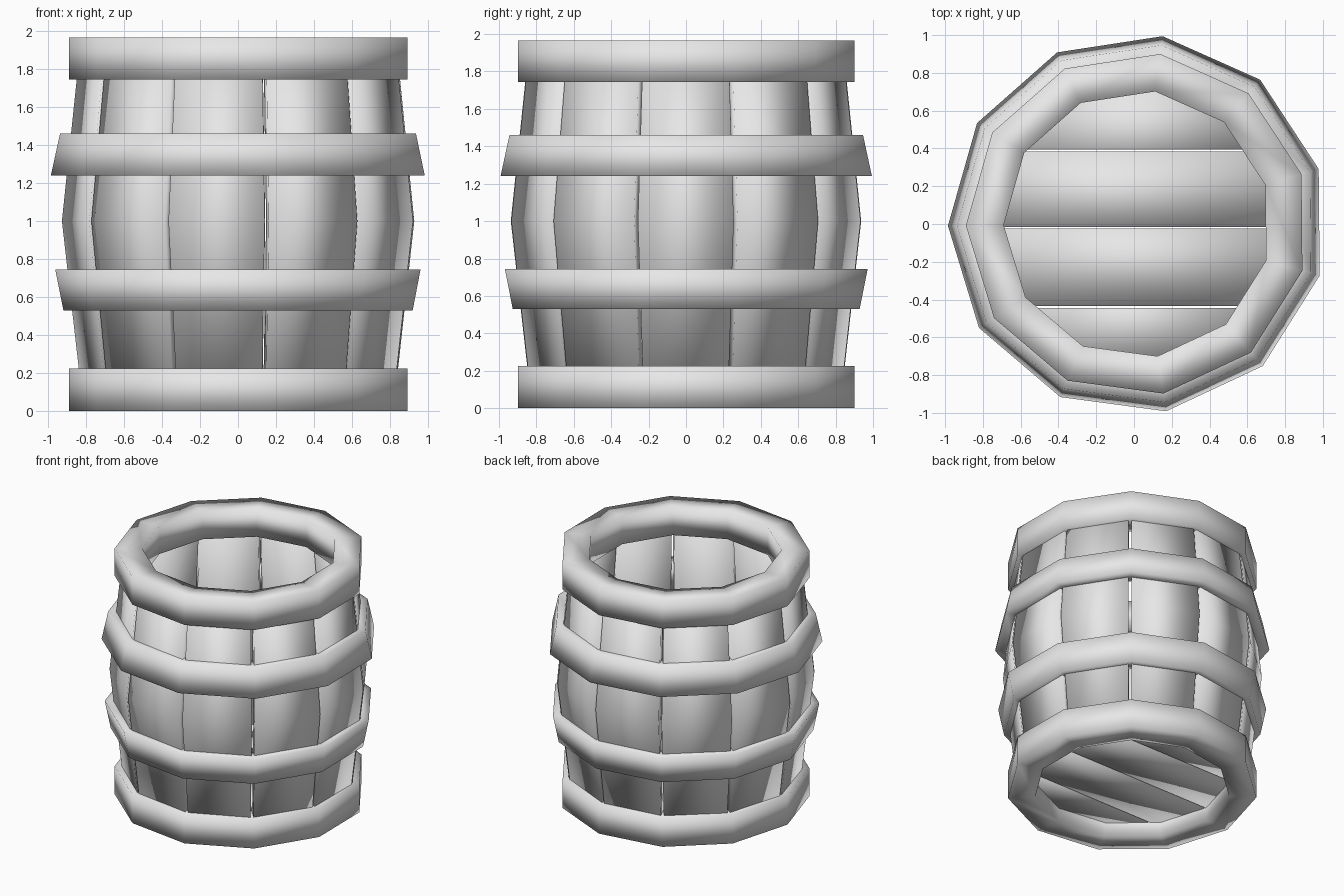
import bpy
import bmesh
from math import cos, sin, radians, tau
from mathutils import Vector

if "Cube" in bpy.data.objects:
    bpy.data.objects.remove(bpy.data.objects["Cube"], do_unlink=True)

SIDES = 11
CENTRE_X = 0.018

grey = bpy.data.materials.new("plain_grey")
grey.use_nodes = True
grey.diffuse_color = (0.8, 0.8, 0.8, 1)
grey.node_tree.nodes["Principled BSDF"].inputs["Base Color"].default_value = (0.8, 0.8, 0.8, 1)


def corner(i, radius, z, turn):
    a = radians(turn) + tau * i / SIDES
    return Vector((CENTRE_X + radius * cos(a), radius * sin(a), z))


def finish(name, bm):
    bmesh.ops.recalc_face_normals(bm, faces=bm.faces)
    for f in bm.faces:
        f.smooth = True
    mesh = bpy.data.meshes.new(name)
    bm.to_mesh(mesh)
    bm.free()
    mesh.materials.append(grey)
    obj = bpy.data.objects.new(name, mesh)
    bpy.context.collection.objects.link(obj)
    return obj


def loft(bm, loops, closed):
    """Skin a list of four-point sections, joined end to end or capped."""
    rows = [[bm.verts.new(p) for p in loop] for loop in loops]
    pairs = list(zip(rows, rows[1:]))
    if closed:
        pairs.append((rows[-1], rows[0]))
    else:
        bm.faces.new(rows[0])
        bm.faces.new(rows[-1])
    for a, b in pairs:
        for k in range(4):
            n = (k + 1) % 4
            bm.faces.new((a[k], a[n], b[n], b[k]))


def band(name, profile):
    """Polygonal ring swept from a four-point (radius, z) profile."""
    bm = bmesh.new()
    loft(bm, [[corner(i, r, z, 16.9) for r, z in profile] for i in range(SIDES)], True)
    return finish(name, bm)


# End rims
for name, low, high in (("bottom_rim", 0.0, 0.225), ("top_rim", 1.745, 1.965)):
    band(name, [(0.908, low), (0.908, high), (0.708, high), (0.708, low)])

# Tapered hoops around the belly
band("upper_hoop", [(1.003, 1.24), (0.955, 1.46), (0.82, 1.46), (0.86, 1.24)])
band("lower_hoop", [(0.937, 0.53), (0.98, 0.745), (0.86, 0.745), (0.82, 0.53)])

# Staves: bowed boards, one per side, with narrow gaps
THICK, GAP = 0.1, 0.011
for i in range(SIDES):
    bm = bmesh.new()
    sections = []
    for radius, z in ((0.845, 0.1), (0.948, 1.0), (0.856, 1.88)):
        a, b = corner(i, radius, z, 16.3), corner(i + 1, radius, z, 16.3)
        c, d = corner(i + 1, radius - THICK, z, 16.3), corner(i, radius - THICK, z, 16.3)
        inset = (b - a).normalized() * GAP
        sections.append([a + inset, b - inset, c - inset, d + inset])
    loft(bm, sections, False)
    finish(f"stave_{i + 1}", bm)

# Floor planks, ends trimmed to stay inside the rim
seams = (-0.79, -0.44, -0.02, 0.39, 0.79)
for i, (y0, y1) in enumerate(zip(seams, seams[1:])):
    bm = bmesh.new()
    y0, y1 = y0 + 0.005, y1 - 0.005
    sections = []
    for side in (-1, 1):
        x0, x1 = (CENTRE_X + side * (0.8 ** 2 - y * y) ** 0.5 for y in (y0, y1))
        sections.append([(x0, y0, 0.11), (x1, y1, 0.11), (x1, y1, 0.19), (x0, y0, 0.19)])
    loft(bm, sections, False)
    finish(f"floor_plank_{i + 1}", bm)
